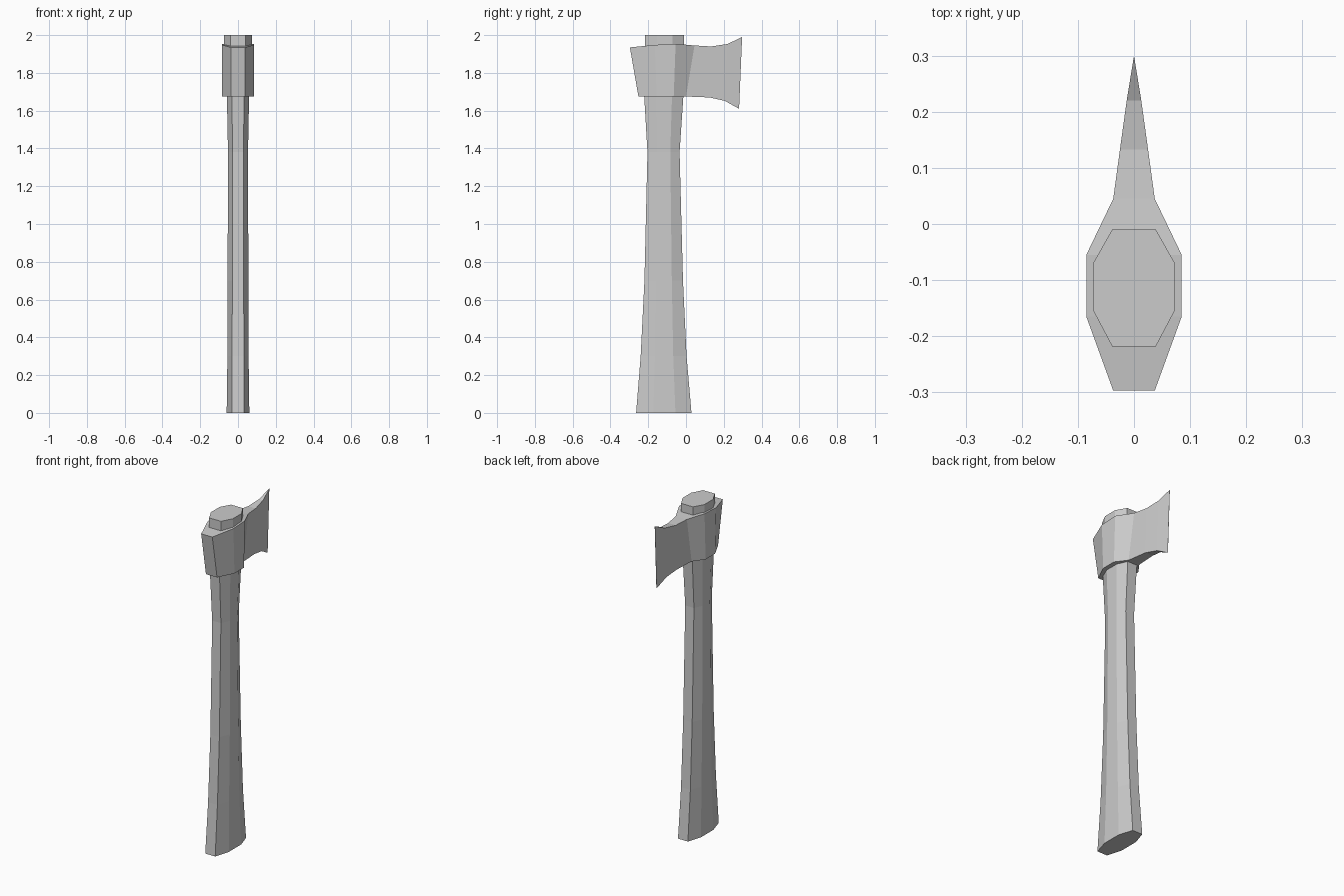
import bpy, bmesh

if "Cube" in bpy.data.objects:
    bpy.data.objects.remove(bpy.data.objects["Cube"])


def make_object(name, bm):
    bmesh.ops.remove_doubles(bm, verts=bm.verts, dist=1e-5)
    bmesh.ops.recalc_face_normals(bm, faces=bm.faces)
    mesh = bpy.data.meshes.new(name)
    bm.to_mesh(mesh)
    bm.free()
    obj = bpy.data.objects.new(name, mesh)
    bpy.context.collection.objects.link(obj)


def loft(name, rings):
    """Skin a closed body through rings with equal point counts."""
    bm = bmesh.new()
    loops = [[bm.verts.new(p) for p in ring] for ring in rings]
    for a, b in zip(loops, loops[1:]):
        for i in range(len(a)):
            j = (i + 1) % len(a)
            bm.faces.new((a[i], a[j], b[j], b[i]))
    bm.faces.new(loops[0])
    bm.faces.new(loops[-1])
    make_object(name, bm)


def octagon(z, y0, y1, hx, inner):
    """Chamfered rectangle, as used for the handle section."""
    a, b = y0 + (y1 - y0) * 0.31, y1 - (y1 - y0) * 0.29
    return [(inner, y0, z), (hx, a, z), (hx, b, z), (inner, y1, z),
            (-inner, y1, z), (-hx, b, z), (-hx, a, z), (-inner, y0, z)]


# Handle: z, back y, front y, half width, half width of the end flats
handle = [(0, -0.264, 0.029, 0.060, 0.033),
          (0.30, -0.240, 0.003, 0.056, 0.031),
          (0.70, -0.220, -0.016, 0.055, 0.030),
          (1.38, -0.204, -0.034, 0.053, 0.029),
          (1.69, -0.222, -0.013, 0.059, 0.032),
          (1.90, -0.218, -0.010, 0.073, 0.039),
          (2.00, -0.218, -0.010, 0.073, 0.039)]
loft("handle", [octagon(*s) for s in handle])

# Axe head stations from poll to bit: top y, top z, bottom y, bottom z, half width
head = [(-0.297, 1.935, -0.252, 1.675, 0.037),
        (-0.165, 1.948, -0.155, 1.675, 0.085),
        (-0.055, 1.954, -0.065, 1.675, 0.085),
        (0.045, 1.945, 0.000, 1.675, 0.037),
        (0.133, 1.940, 0.125, 1.670, 0.025),
        (0.220, 1.953, 0.205, 1.652, 0.013),
        (0.297, 1.990, 0.281, 1.610, 0.0005)]
loft("axe_head", [[(-w, ty, tz), (w, ty, tz), (w, by, bz), (-w, by, bz)]
                  for ty, tz, by, bz, w in head])
